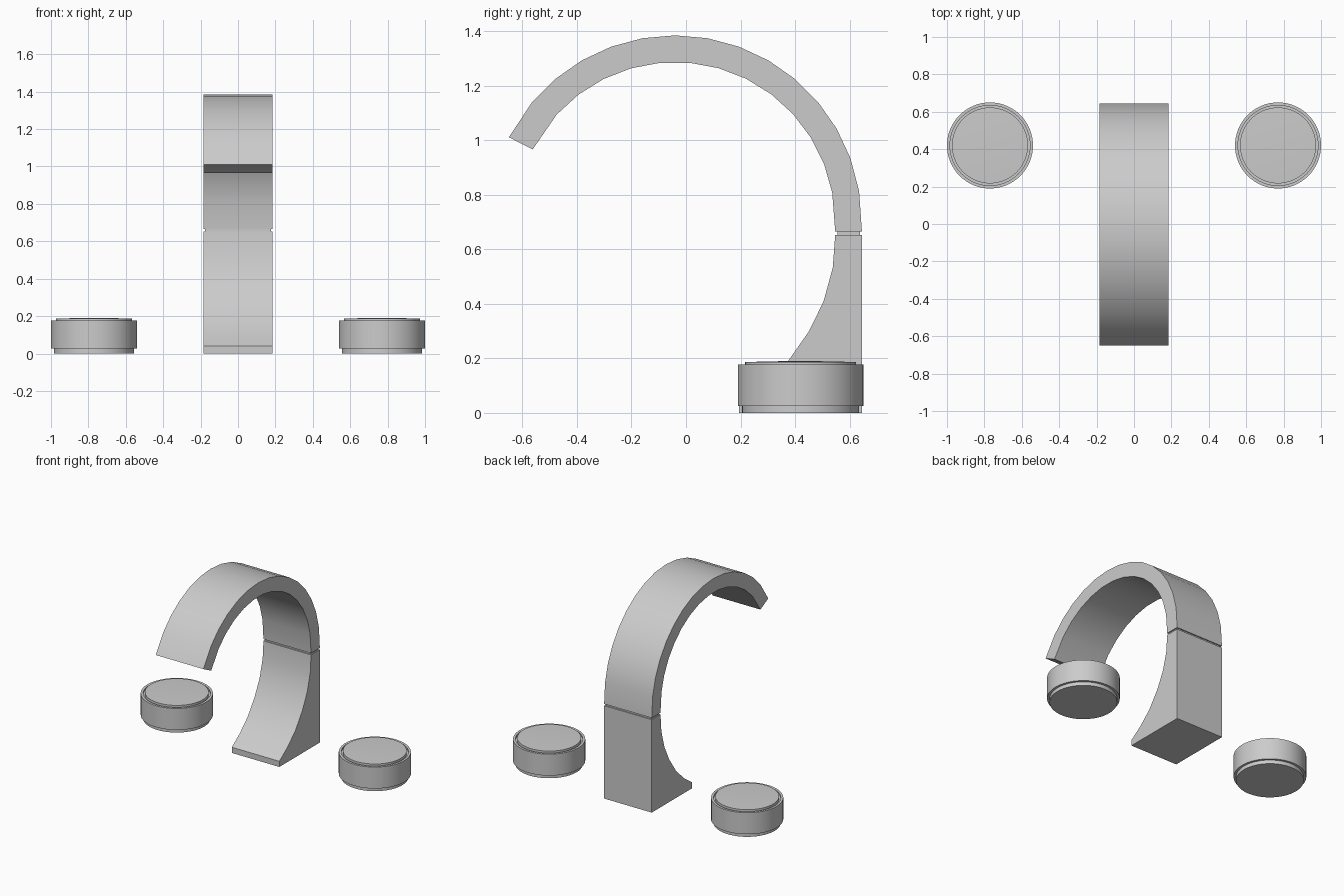
import bpy, bmesh
from math import sin, cos, radians, pi

if "Cube" in bpy.data.objects:
    bpy.data.objects.remove(bpy.data.objects["Cube"])

HALF_W = 0.185


def finish(name, bm, angle=35):
    bmesh.ops.remove_doubles(bm, verts=bm.verts, dist=1e-5)
    bmesh.ops.recalc_face_normals(bm, faces=bm.faces)
    me = bpy.data.meshes.new(name)
    bm.to_mesh(me)
    bm.free()
    ob = bpy.data.objects.new(name, me)
    bpy.context.collection.objects.link(ob)
    bpy.ops.object.select_all(action='DESELECT')
    bpy.context.view_layer.objects.active = ob
    ob.select_set(True)
    bpy.ops.object.shade_smooth_by_angle(angle=radians(angle))
    return ob


def extrude_profile(name, pts, half_w):
    """Closed (y, z) outline extruded across x."""
    bm = bmesh.new()
    face = bm.faces.new([bm.verts.new((-half_w, y, z)) for y, z in pts])
    ext = bmesh.ops.extrude_face_region(bm, geom=[face])
    moved = [v for v in ext['geom'] if isinstance(v, bmesh.types.BMVert)]
    bmesh.ops.translate(bm, verts=moved, vec=(2 * half_w, 0, 0))
    return finish(name, bm)


def lathe(name, profile, x, y, steps=64):
    """(radius, z) profile spun about a vertical axis."""
    bm = bmesh.new()
    verts = [bm.verts.new((r, 0, z)) for r, z in profile]
    edges = [bm.edges.new(p) for p in zip(verts, verts[1:])]
    bmesh.ops.spin(bm, geom=verts + edges, cent=(0, 0, 0), axis=(0, 0, 1),
                   angle=2 * pi, steps=steps)
    ob = finish(name, bm)
    ob.location = (x, y, 0)
    return ob


def arc(r, degrees):
    return [(-0.04 + r * cos(radians(a)), 0.70 + r * sin(radians(a)))
            for a in degrees]


# Arched spout
outer = arc(0.684, [9.5, 20] + list(range(30, 141, 10)) + [153])
inner = arc(0.586, [10.6 * k for k in range(1, 14)] + [153])
extrude_profile("spout_arch", [(0.645, 0.665)] + outer + inner[::-1]
                + [(0.547, 0.665)], HALF_W)

# Inset neck in the joint
extrude_profile("spout_joint", [(0.555, 0.64), (0.637, 0.64),
                                (0.637, 0.68), (0.555, 0.68)], HALF_W - 0.008)

# Flared spout base
extrude_profile("spout_base", [
    (0.645, 0), (0.645, 0.653), (0.547, 0.653), (0.538, 0.532),
    (0.504, 0.408), (0.45, 0.298), (0.373, 0.188), (0.285, 0.104),
    (0.195, 0.04), (0.195, 0)], HALF_W)

# Round handles with recessed foot and grooved cap
handle = [(0, 0), (0.214, 0), (0.214, 0.026), (0.23, 0.026), (0.23, 0.177),
          (0.214, 0.177), (0.214, 0.165), (0.203, 0.165), (0.203, 0.186),
          (0.12, 0.189), (0, 0.19)]
for side, x in (("left", -0.77), ("right", 0.77)):
    lathe(side + "_handle", handle, x, 0.42)
